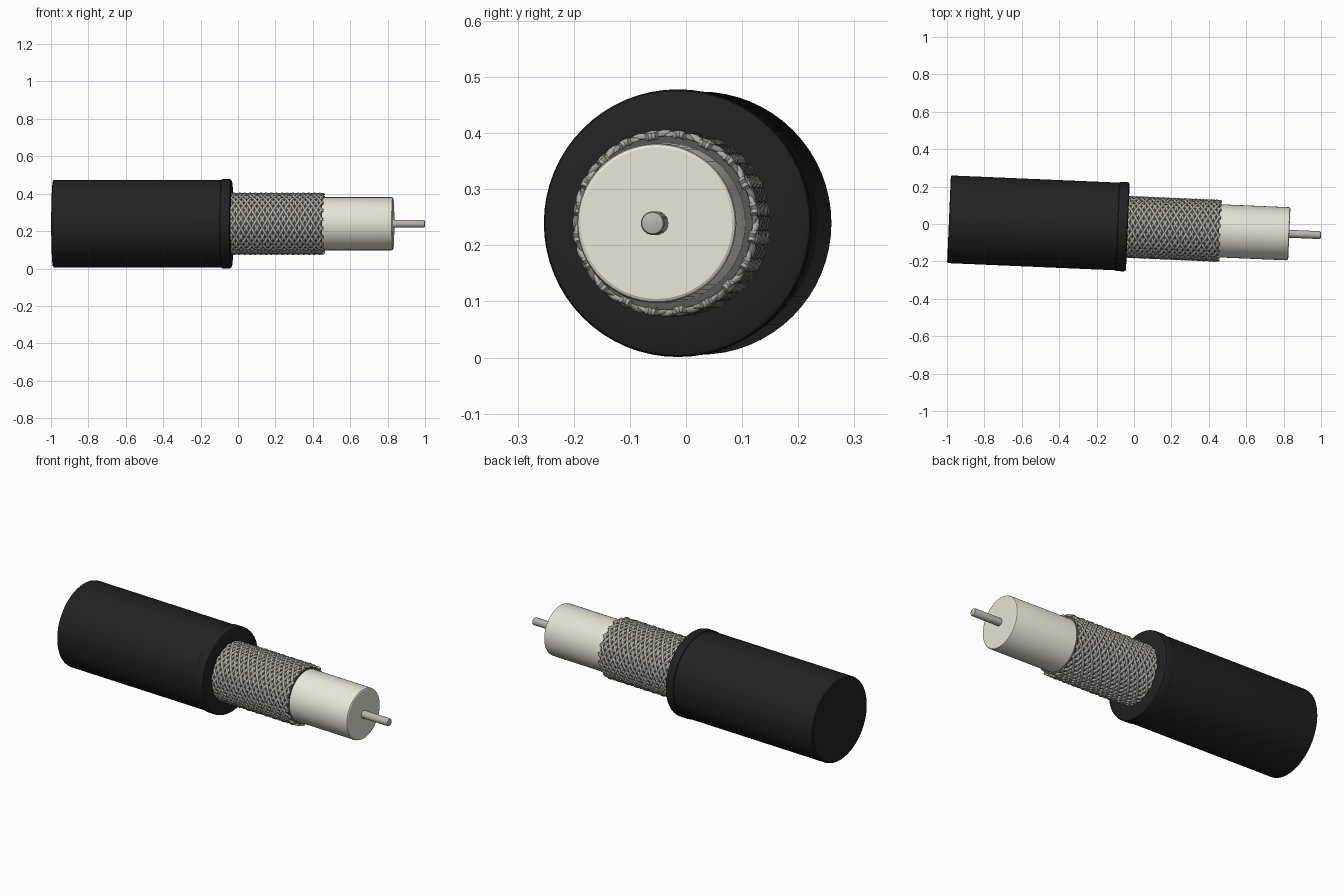
import bpy, bmesh
from math import pi, sin, cos, tan, radians
from mathutils import Matrix, Vector

if "Cube" in bpy.data.objects:
    bpy.data.objects.remove(bpy.data.objects["Cube"])

# Cable axis: runs along local x, turned slightly in plan
FRAME = Matrix.Translation((0, -0.017, 0.2395)) @ Matrix.Rotation(radians(-2.45), 4, 'Z')


def material(name, rgb):
    m = bpy.data.materials.new(name)
    m.diffuse_color = (*rgb, 1)
    m.use_nodes = True
    m.node_tree.nodes["Principled BSDF"].inputs["Base Color"].default_value = m.diffuse_color
    return m


BLACK = material("black_rubber", (0.016, 0.016, 0.016))
CREAM = material("cream_insulation", (0.82, 0.79, 0.69))
METAL = material("braid_metal", (0.42, 0.41, 0.36))
DARK = material("braid_shadow", (0.10, 0.10, 0.09))
WIRE = material("core_metal", (0.50, 0.47, 0.42))


def add_mesh(name, bm, mat, angle=30):
    me = bpy.data.meshes.new(name)
    bmesh.ops.recalc_face_normals(bm, faces=bm.faces)
    bm.to_mesh(me)
    bm.free()
    me.materials.append(mat)
    ob = bpy.data.objects.new(name, me)
    bpy.context.collection.objects.link(ob)
    ob.matrix_world = FRAME
    bpy.ops.object.select_all(action='DESELECT')
    ob.select_set(True)
    bpy.context.view_layer.objects.active = ob
    bpy.ops.object.shade_smooth_by_angle(angle=radians(angle))
    return ob


def lathe(name, profile, mat, n=64):
    """Closed solid from (x, radius) points turned about the x axis."""
    bm = bmesh.new()
    rings = [[bm.verts.new((x, r * cos(2 * pi * i / n), r * sin(2 * pi * i / n)))
              for i in range(n)] for x, r in profile]
    for a, b in zip(rings, rings[1:]):
        for i in range(n):
            j = (i + 1) % n
            bm.faces.new((a[i], a[j], b[j], b[i]))
    bm.faces.new(rings[0])
    bm.faces.new(rings[-1])
    return add_mesh(name, bm, mat)


# Outer jacket with a raised lip at the cut end
lathe("outer_jacket", [(-0.99, 0.228), (-0.986, 0.233), (-0.98, 0.2345), (-0.088, 0.2345),
                       (-0.085, 0.2385), (-0.045, 0.2385), (-0.037, 0.236), (-0.033, 0.228),
                       (-0.033, 0.15)], BLACK)
# Dark sleeve beneath the braid
lathe("braid_backing", [(-0.05, 0.155), (0.455, 0.155), (0.455, 0.13)], DARK)
# Inner insulation
lathe("inner_insulation", [(-0.05, 0.142), (0.822, 0.142), (0.828, 0.140), (0.831, 0.135)], CREAM)
# Centre conductor
lathe("centre_conductor", [(0.80, 0.021), (0.992, 0.021), (0.998, 0.019), (1.0, 0.014)], WIRE, 32)

# Braided shield: two opposed sets of helical strands weaving over and under
COUNT, SIDES, STEPS = 20, 6, 90
X0, X1, R, WIRE_R = -0.05, 0.457, 0.158, 0.0068
TURN = (X1 - X0) * tan(radians(60)) / R
bm = bmesh.new()
for d in (1, -1):
    for k in range(COUNT):
        prev = None
        for s in range(STEPS + 1):
            t = s / STEPS
            a = 2 * pi * k / COUNT + d * TURN * t
            r = R + d * 0.0025 * cos(COUNT * TURN * t + pi * k)
            out = Vector((0, cos(a), sin(a)))
            along = Vector((X1 - X0, -sin(a) * R * d * TURN, cos(a) * R * d * TURN)).normalized()
            side = along.cross(out)
            c = Vector((X0 + (X1 - X0) * t, 0, 0)) + out * r
            ring = [bm.verts.new(c + WIRE_R * (cos(2 * pi * q / SIDES) * out + 1.2 * sin(2 * pi * q / SIDES) * side))
                    for q in range(SIDES)]
            if prev:
                for q in range(SIDES):
                    p = (q + 1) % SIDES
                    bm.faces.new((prev[q], prev[p], ring[p], ring[q]))
            else:
                bm.faces.new(ring)
            prev = ring
        bm.faces.new(prev)
add_mesh("braided_shield", bm, METAL, 65)
